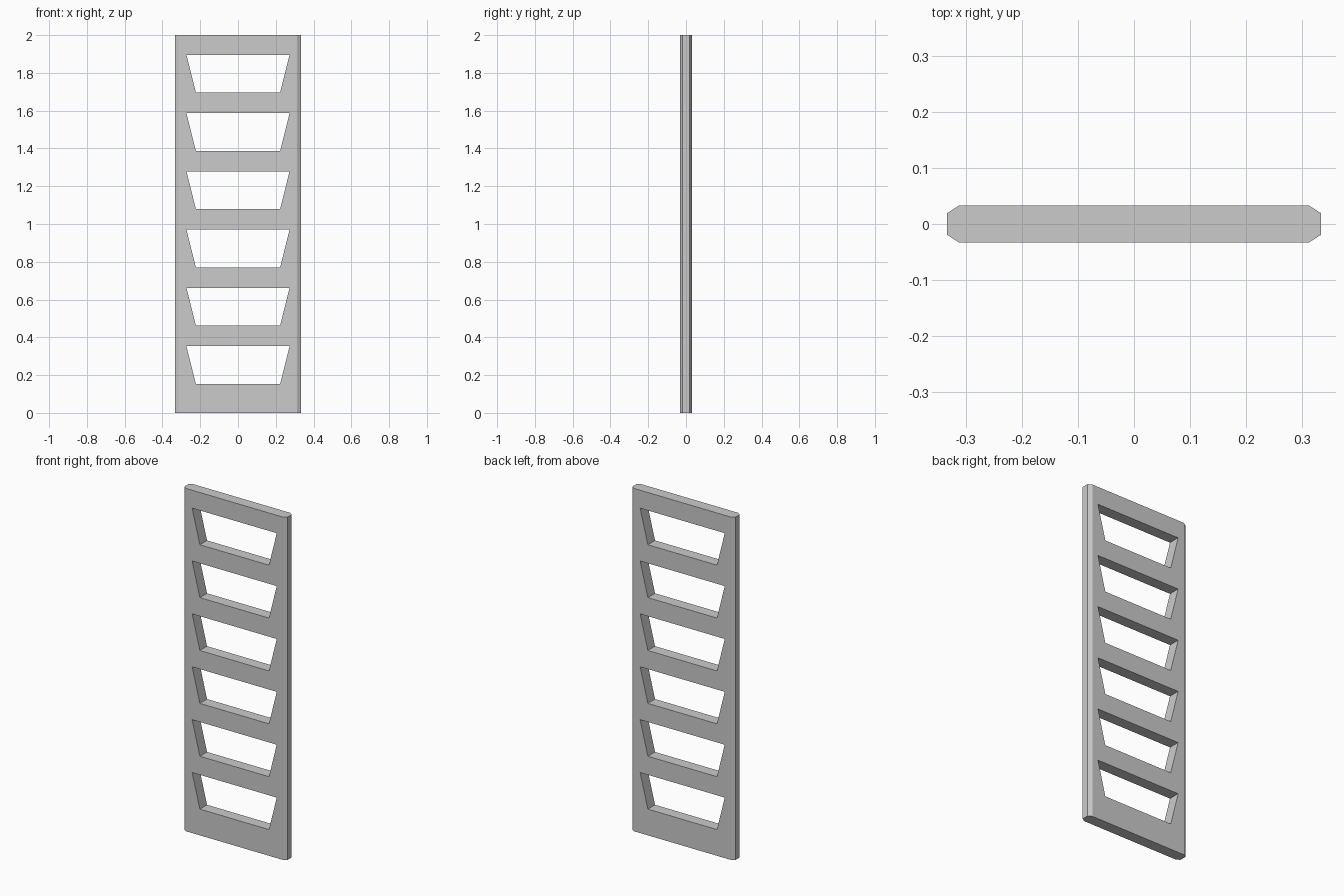
import bpy

if "Cube" in bpy.data.objects:
    bpy.data.objects.remove(bpy.data.objects["Cube"])

HALF_W, HALF_D, HEIGHT = 0.333, 0.033, 2.0
CHAMFER_X, CHAMFER_Y = 0.021, 0.0135
SLOTS, FIRST_Z, PITCH, SLOT_H = 6, 0.153, 0.3085, 0.2
SLOT_TOP, SLOT_BOTTOM = 0.273, 0.223


def prism(profile, start, end):
    """Vertices and faces joining a profile placed at start and at end."""
    n = len(profile)
    verts = [start(p) for p in profile] + [end(p) for p in profile]
    faces = [tuple(reversed(range(n))), tuple(range(n, 2 * n))]
    faces += [(i, (i + 1) % n, n + (i + 1) % n, n + i) for i in range(n)]
    return verts, faces


def add_object(name, verts, faces):
    mesh = bpy.data.meshes.new(name)
    mesh.from_pydata(verts, [], faces)
    mesh.update()
    obj = bpy.data.objects.new(name, mesh)
    bpy.context.collection.objects.link(obj)
    return obj


# Panel: chamfered plan outline, extruded upward
cx, cy = HALF_W - CHAMFER_X, HALF_D - CHAMFER_Y
outline = [(-cx, -HALF_D), (cx, -HALF_D), (HALF_W, -cy), (HALF_W, cy),
           (cx, HALF_D), (-cx, HALF_D), (-HALF_W, cy), (-HALF_W, -cy)]
panel = add_object("slotted_panel", *prism(
    outline, lambda p: (p[0], p[1], 0), lambda p: (p[0], p[1], HEIGHT)))

# Cutter: a column of tapered slots running through the panel
verts, faces = [], []
for i in range(SLOTS):
    z = FIRST_Z + i * PITCH
    slot = [(-SLOT_BOTTOM, z), (SLOT_BOTTOM, z),
            (SLOT_TOP, z + SLOT_H), (-SLOT_TOP, z + SLOT_H)]
    v, f = prism(slot, lambda p: (p[0], 0.1, p[1]), lambda p: (p[0], -0.1, p[1]))
    faces += [tuple(k + len(verts) for k in face) for face in f]
    verts += v
cutter = add_object("slot_cutter", verts, faces)
cutter.hide_render = True

# Cut the slots, then remove the cutter
cut = panel.modifiers.new("slots", 'BOOLEAN')
cut.operation = 'DIFFERENCE'
cut.solver = 'EXACT'
cut.object = cutter
bpy.context.view_layer.objects.active = panel
panel.select_set(True)
bpy.ops.object.modifier_apply(modifier=cut.name)
bpy.data.objects.remove(cutter)
